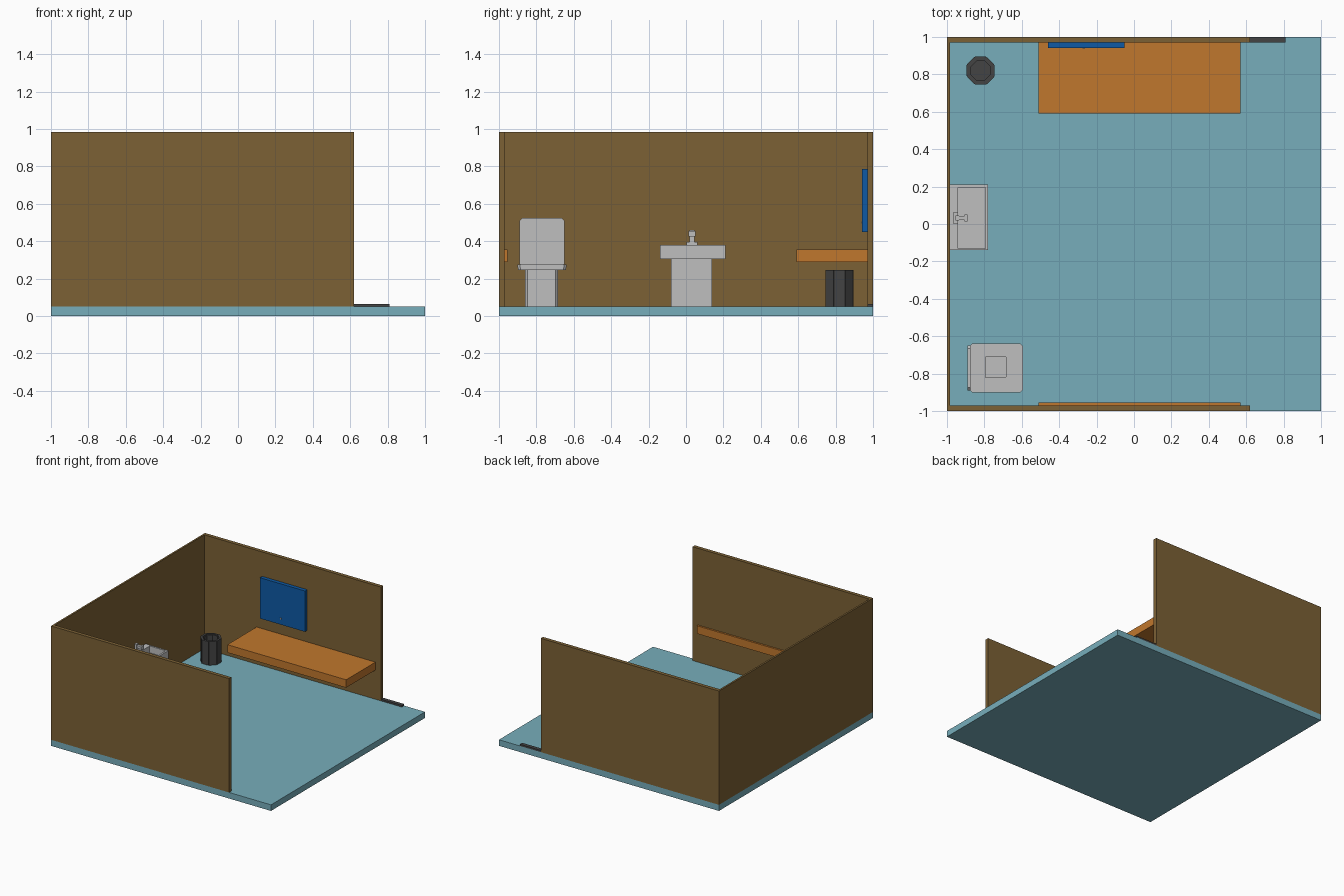
import bpy, bmesh, math
from mathutils import Matrix

if "Cube" in bpy.data.objects:
    bpy.data.objects.remove(bpy.data.objects["Cube"], do_unlink=True)


def material(name, r, g, b):
    lin = [(c / 255 / 12.92 if c < 10 else ((c / 255 + 0.055) / 1.055) ** 2.4) for c in (r, g, b)]
    m = bpy.data.materials.new(name)
    m.use_nodes = True
    m.diffuse_color = (*lin, 1)
    bsdf = next(n for n in m.node_tree.nodes if n.type == 'BSDF_PRINCIPLED')
    bsdf.inputs["Base Color"].default_value = (*lin, 1)
    return m


BROWN = material("wall_brown", 124, 97, 53)
TEAL = material("floor_teal", 119, 174, 187)
ORANGE = material("bench_orange", 192, 119, 45)
BLUE = material("panel_blue", 14, 90, 165)
GREY = material("ceramic_grey", 191, 191, 191)
DARK = material("dark_grey", 68, 68, 68)


def finish(name, bm, mat):
    bmesh.ops.recalc_face_normals(bm, faces=bm.faces)
    me = bpy.data.meshes.new(name)
    bm.to_mesh(me)
    bm.free()
    me.materials.append(mat)
    ob = bpy.data.objects.new(name, me)
    bpy.context.collection.objects.link(ob)
    return ob


def rect(x0, x1, y0, y1, c=0.0):
    """Rectangle outline; c cuts the corners."""
    if not c:
        return [(x0, y0), (x1, y0), (x1, y1), (x0, y1)]
    return [(x0 + c, y0), (x1 - c, y0), (x1, y0 + c), (x1, y1 - c),
            (x1 - c, y1), (x0 + c, y1), (x0, y1 - c), (x0, y0 + c)]


def ngon(cx, cy, r, n=8):
    a = [math.tau * (i + 0.5) / n for i in range(n)]
    return [(cx + r * math.cos(t), cy + r * math.sin(t)) for t in a]


def add_loft(bm, rings):
    """Joins (z, outline) rings in order and caps both ends."""
    loops = [[bm.verts.new((x, y, z)) for x, y in pts] for z, pts in rings]
    for a, b in zip(loops, loops[1:]):
        for i in range(len(a)):
            j = (i + 1) % len(a)
            bm.faces.new((a[i], a[j], b[j], b[i]))
    bm.faces.new(loops[0])
    bm.faces.new(loops[-1])


def loft(name, mat, *rings):
    bm = bmesh.new()
    add_loft(bm, rings)
    return finish(name, bm, mat)


def box(name, mat, x0, x1, y0, y1, z0, z1):
    return loft(name, mat, (z0, rect(x0, x1, y0, y1)), (z1, rect(x0, x1, y0, y1)))


# Room shell
box("floor", TEAL, -1, 1, -1, 1, 0, 0.05)
box("left_wall", BROWN, -1, -0.985, -0.97, 0.97, 0.05, 0.985)
box("back_wall", BROWN, -1, 0.62, 0.97, 1, 0.05, 0.985)
box("front_wall", BROWN, -1, 0.62, -1, -0.97, 0.05, 0.985)
box("door_sill", DARK, 0.62, 0.81, 0.97, 1, 0.05, 0.064)

# Bench, folded shelf and wall panel
box("bench", ORANGE, -0.51, 0.57, 0.59, 0.97, 0.29, 0.355)
box("front_shelf", ORANGE, -0.51, 0.57, -0.97, -0.955, 0.29, 0.355)
box("wall_panel", BLUE, -0.46, -0.05, 0.94, 0.97, 0.45, 0.785)
box("panel_button", GREY, -0.275, -0.263, 0.937, 0.94, 0.494, 0.506)

# Slatted bin: octagonal pot with a plank on each side
BX, BY = -0.82, 0.82
loft("bin", DARK, (0.05, ngon(BX, BY, 0.066)), (0.24, ngon(BX, BY, 0.066)),
     (0.24, ngon(BX, BY, 0.056)), (0.06, ngon(BX, BY, 0.056)))
bm = bmesh.new()
for i in range(8):
    start = len(bm.verts)
    plank = rect(0.058, 0.075, -0.029, 0.029)
    add_loft(bm, [(0.05, plank), (0.245, plank)])
    bm.verts.ensure_lookup_table()
    bmesh.ops.transform(bm, verts=bm.verts[start:], matrix=(
        Matrix.Translation((BX, BY, 0)) @ Matrix.Rotation(i * math.tau / 8, 4, 'Z')))
finish("bin_slats", bm, DARK)

# Wash basin with tap
box("sink_pedestal", GREY, -0.985, -0.84, -0.08, 0.14, 0.05, 0.305)
outer = rect(-0.985, -0.78, -0.14, 0.21)
inner = rect(-0.94, -0.795, -0.13, 0.195)
loft("sink_basin", GREY, (0.305, outer), (0.38, outer), (0.38, inner), (0.325, inner))
box("tap_base", GREY, -0.968, -0.942, 0.002, 0.062, 0.38, 0.397)
box("tap_neck", GREY, -0.955, -0.935, 0.018, 0.046, 0.397, 0.46)
box("tap_spout", GREY, -0.935, -0.905, 0.022, 0.042, 0.432, 0.452)
box("tap_nozzle", GREY, -0.905, -0.89, 0.014, 0.05, 0.425, 0.455)

# Toilet: pedestal, seat rim and bowl in one shell
foot = rect(-0.84, -0.64, -0.86, -0.685, 0.012)
seat = rect(-0.875, -0.597, -0.898, -0.642, 0.014)
rim = rect(-0.878, -0.594, -0.902, -0.638, 0.014)
hole = rect(-0.795, -0.685, -0.82, -0.71, 0.002)
loft("toilet_bowl", GREY, (0.05, foot), (0.245, foot), (0.245, seat), (0.259, seat),
     (0.259, rim), (0.275, rim), (0.275, hole), (0.14, hole))

# Raised lid, drawn flat with cut corners and stood upright
lid = loft("toilet_lid", GREY, (-0.89, rect(-0.89, -0.65, 0.265, 0.525, 0.015)),
           (-0.874, rect(-0.89, -0.65, 0.265, 0.525, 0.015)))
lid.data.transform(Matrix(((0, 0, 1, 0), (1, 0, 0, 0), (0, 1, 0, 0), (0, 0, 0, 1))))
